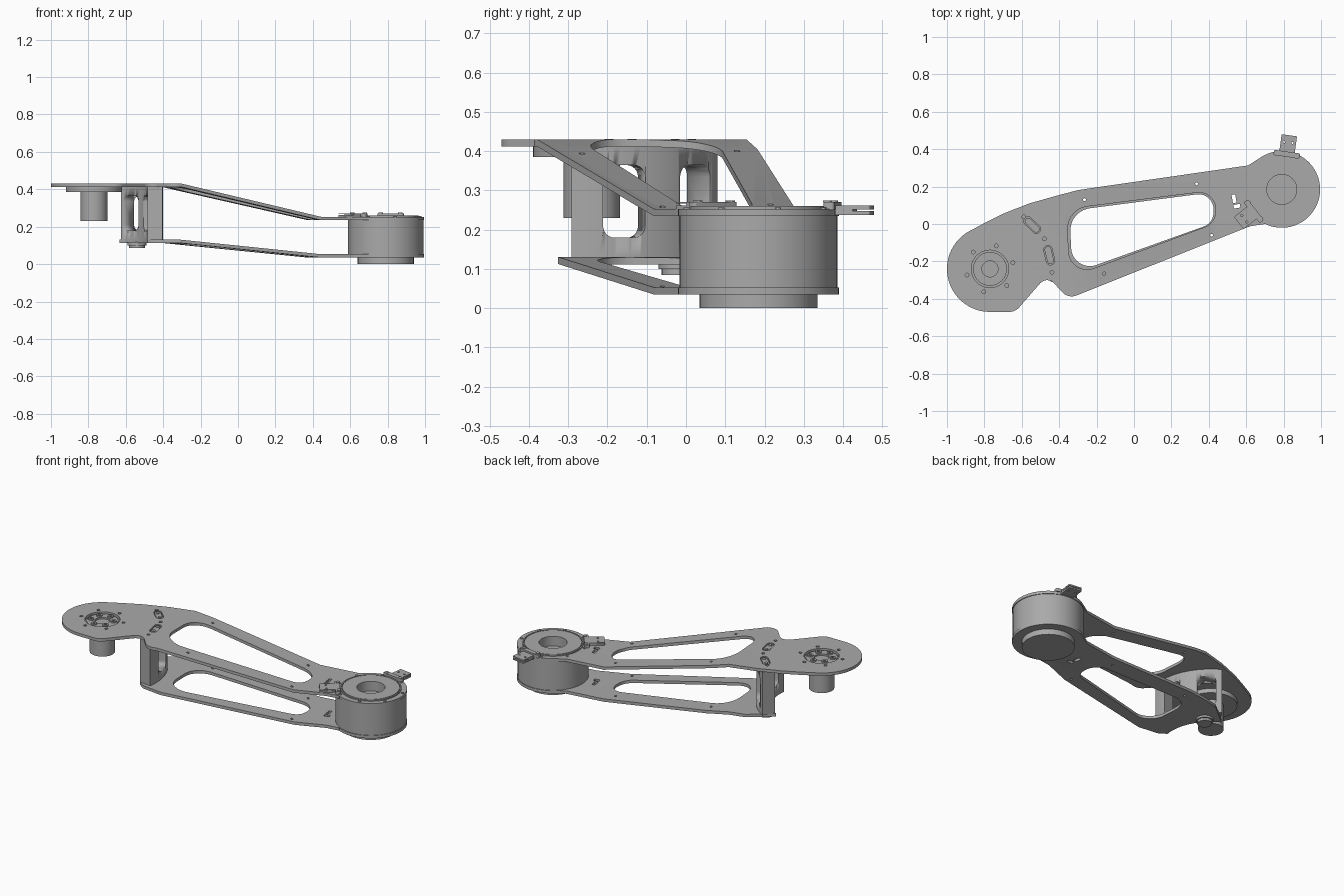
import bpy, bmesh, math
from mathutils import Vector

if "Cube" in bpy.data.objects:
    bpy.data.objects.remove(bpy.data.objects["Cube"])

grey = bpy.data.materials.new("machined grey")
grey.use_nodes = True
COLOUR = (0.4, 0.4, 0.4, 1)
grey.diffuse_color = COLOUR
grey.node_tree.nodes["Principled BSDF"].inputs["Base Color"].default_value = COLOUR

HUB = Vector((0.79, 0.185))       # big drum axis
JOINT = Vector((-0.77, -0.24))    # small motor axis
ARM = math.radians(11)            # direction of the arm
BEND_LEFT, BEND_RIGHT = -0.367, 0.42


def polar(c, r, deg):
    a = math.radians(deg)
    return Vector((c[0] + r * math.cos(a), c[1] + r * math.sin(a)))


def arc(c, r, a0, a1, n=32):
    return [polar(c, r, a0 + (a1 - a0) * i / n) for i in range(n + 1)]


def circle(c, r, n=48):
    return arc(c, r, 0, 360, n)[:-1]


def rounded(corners, n=10):
    """Polygon whose corners (x, y, radius) are filleted."""
    pts = []
    for i, (x, y, r) in enumerate(corners):
        p = Vector((x, y))
        if r == 0:
            pts.append(p)
            continue
        u = (Vector(corners[i - 1][:2]) - p).normalized()
        v = (Vector(corners[(i + 1) % len(corners)][:2]) - p).normalized()
        half = u.angle(v) / 2
        c = p + (u + v).normalized() * r / math.sin(half)
        a = p + u * r / math.tan(half) - c
        b = p + v * r / math.tan(half) - c
        sweep = a.angle(b)
        for k in range(n + 1):
            t = k / n
            pts.append(c + (a * math.sin((1 - t) * sweep) + b * math.sin(t * sweep)) / math.sin(sweep))
    return pts


def rect(c, length, width, deg, r=0.0):
    """Rectangle with its length along the given direction."""
    d, s = polar((0, 0), length / 2, deg), polar((0, 0), width / 2, deg + 90)
    c = Vector(c)
    return rounded([(*(c + i * d + j * s), r) for i, j in ((1, 1), (-1, 1), (-1, -1), (1, -1))], 6)


def slab(name, loops, z0, z1, rise=0.0):
    """Extruded profile with holes; rise lifts the left end over two bends."""
    curve = bpy.data.curves.new(name, 'CURVE')
    curve.dimensions = '2D'
    curve.fill_mode = 'BOTH'
    curve.extrude = (z1 - z0) / 2
    for loop in loops:
        sp = curve.splines.new('POLY')
        sp.points.add(len(loop) - 1)
        for q, p in zip(sp.points, loop):
            q.co = (p[0], p[1], 0, 1)
        sp.use_cyclic_u = True
    tmp = bpy.data.objects.new(name, curve)
    mesh = bpy.data.meshes.new_from_object(tmp)
    bpy.data.objects.remove(tmp)
    bm = bmesh.new()
    bm.from_mesh(mesh)
    bmesh.ops.remove_doubles(bm, verts=bm.verts, dist=1e-5)
    axis = Vector((math.cos(ARM), math.sin(ARM), 0))
    if rise:
        for s in (BEND_LEFT, BEND_RIGHT):
            bmesh.ops.bisect_plane(bm, geom=bm.verts[:] + bm.edges[:] + bm.faces[:],
                                   plane_co=axis * s, plane_no=axis)
    for v in bm.verts:
        t = (BEND_RIGHT - v.co.dot(axis)) / (BEND_RIGHT - BEND_LEFT)
        v.co.z += (z0 + z1) / 2 + rise * min(1, max(0, t))
    bmesh.ops.recalc_face_normals(bm, faces=bm.faces)
    bm.to_mesh(mesh)
    bm.free()
    mesh.materials.clear()
    mesh.materials.append(grey)
    ob = bpy.data.objects.new(name, mesh)
    bpy.context.collection.objects.link(ob)
    bpy.ops.object.select_all(action='DESELECT')
    ob.select_set(True)
    bpy.context.view_layer.objects.active = ob
    bpy.ops.object.shade_smooth_by_angle(angle=math.radians(30))
    return ob


# Holes shared by both plates
small_holes = [circle(p, 0.008, 12) for p in
               ((-0.265, 0.13), (0.335, 0.215), (0.415, -0.06), (-0.16, -0.265))]
cable_holes = [rect((0.535, 0.135), 0.045, 0.02, 100), rect((0.55, 0.095), 0.02, 0.035, 100)]
slots = [polar(JOINT, 0.325, a) for a in (46, 13)]
slot_holes = [rect(p, 0.045, 0.105, a, 0.02) for p, a in zip(slots, (46, 13))]
strut_holes = [circle(polar(JOINT, 0.332, a), 0.01, 12) for a in (57, 29, -3)]

# Upper plate, bent twice
hub_arc = arc(HUB, 0.205, -116, 122, 48)
back_edge = [(0.61, 0.313), (-0.2, 0.196), (-0.3, 0.181), (-0.4, 0.155), (-0.56, 0.11), (-0.7, 0.055), (-0.8, 0.005)]
neck = rounded([(-0.77, -0.47, 0), (-0.635, -0.47, 0.07), (-0.465, -0.275, 0.05),
                (-0.352, -0.4, 0.07), (0.62, -0.012, 0.1), (0.7, 0.0, 0)])
upper_outline = hub_arc + back_edge + arc(JOINT, 0.23, 115, 268) + neck
upper_window = rounded([(-0.358, 0.08, 0.12), (-0.345, -0.285, 0.1), (0.435, 0.005, 0.09), (0.44, 0.181, 0.09)])
flange_holes = [circle(polar(JOINT, 0.127, a), 0.01, 12) for a in range(15, 375, 60)]
slab("upper_plate", [upper_outline, upper_window, circle(HUB, 0.08), circle(JOINT, 0.1)]
     + small_holes + cable_holes + slot_holes + strut_holes + flange_holes, 0.235, 0.253, 0.177)

# Lower plate, ending at the strut
lower_outline = (hub_arc + [(0.61, 0.313), (-0.27, 0.185), (-0.5, 0.125)] + arc(JOINT, 0.29, 62, -8, 16)
                 + rounded([(-0.44, -0.31, 0), (-0.31, -0.327, 0.03), (0.45, -0.08, 0), (0.62, -0.012, 0.1), (0.7, 0, 0)]))
lower_window = rounded([(-0.345, 0.07, 0.12), (-0.33, -0.265, 0.1), (0.425, 0.005, 0.08), (0.425, 0.17, 0.08)])
slab("lower_plate", [lower_outline, lower_window] + cable_holes + small_holes[:3], 0.035, 0.053, 0.078)

# Curved strut between the plates, with two windows
strut = slab("curved_strut", [arc(JOINT, 0.37, -8, 60) + arc(JOINT, 0.29, 60, -8)], 0.13, 0.412)
for a in (46, 13):
    cutter = slab("strut_window_cutter", [rect((0, 0), 0.185, 0.11, 0, 0.03)], -0.1, 0.1)
    cutter.hide_render = True
    cutter.location = (*polar(JOINT, 0.33, a), 0.272)
    cutter.rotation_euler = (0, math.pi / 2, math.radians(a))
    mod = strut.modifiers.new("window", 'BOOLEAN')
    mod.object = cutter
    mod.solver = 'EXACT'
    bpy.context.view_layer.objects.active = strut
    bpy.ops.object.modifier_apply(modifier=mod.name)
    bpy.data.objects.remove(cutter)
for p, a in zip(slots, (46, 13)):
    slab("slot_insert", [rect(p, 0.036, 0.096, a, 0.017)], 0.41, 0.426)
    for side in (-0.03, 0.03):
        slab("slot_screw", [circle(p + polar((0, 0), side, a + 90), 0.011, 16)], 0.426, 0.431)

# Stop boss under the strut
slab("stop_boss", [circle((-0.54, -0.02), 0.05)], 0.1, 0.118)
slab("stop_boss_tip", [circle((-0.54, -0.02), 0.042)], 0.085, 0.1)

# Small motor below the left end
slab("motor_flange", [circle(JOINT, 0.15)], 0.385, 0.412)
slab("motor_body", [circle(JOINT, 0.072)], 0.23, 0.386)
slab("motor_output", [circle(JOINT, 0.09), circle(JOINT, 0.043)], 0.41, 0.422)
for a in range(20, 380, 60):
    p = polar(JOINT, 0.066, a)
    slab("output_screw", [circle(p, 0.017, 20), circle(p, 0.008, 6)], 0.421, 0.43)

# Drum with recessed centre
slab("drum_foot", [circle(HUB, 0.15, 64)], 0, 0.036)
slab("drum_wall", [circle(HUB, 0.201, 64), circle(HUB, 0.08)], 0.053, 0.236)
slab("drum_floor", [circle(HUB, 0.081)], 0.053, 0.2)
slab("drum_cap", [circle(HUB, 0.163, 64), circle(HUB, 0.08)], 0.252, 0.26)
slab("drum_cap_rim", [circle(HUB, 0.174, 64), circle(HUB, 0.167, 64)], 0.252, 0.26)
for a in range(15, 375, 45):
    slab("drum_screw", [circle(polar(HUB, 0.19, a), 0.008, 12)], 0.252, 0.257)

# Two cable clamps on the drum rim
for deg, low in ((82, 0.238), (218, 0.253)):
    slab("clamp_base", [rect(polar(HUB, 0.19, deg), 0.028, 0.14, deg, 0.008)], 0.25, 0.271)
    bolts = [circle(polar(HUB, 0.255, deg + k), 0.006, 12) for k in (-5, 5)]
    body = rect(polar(HUB, 0.247, deg), 0.09, 0.083, deg, 0.005)
    slab("clamp_lower_jaw", [body] + bolts, low, low + 0.009)
    slab("clamp_upper_jaw", [body] + bolts, low + 0.014, low + 0.023 if low < 0.25 else 0.27)
    slab("clamp_web", [rect(polar(HUB, 0.225, deg), 0.045, 0.08, deg)], low, low + 0.016)
    for side in (-16, 16):
        slab("clamp_screw", [circle(polar(HUB, 0.192, deg + side), 0.012, 16)], 0.27, 0.275)
